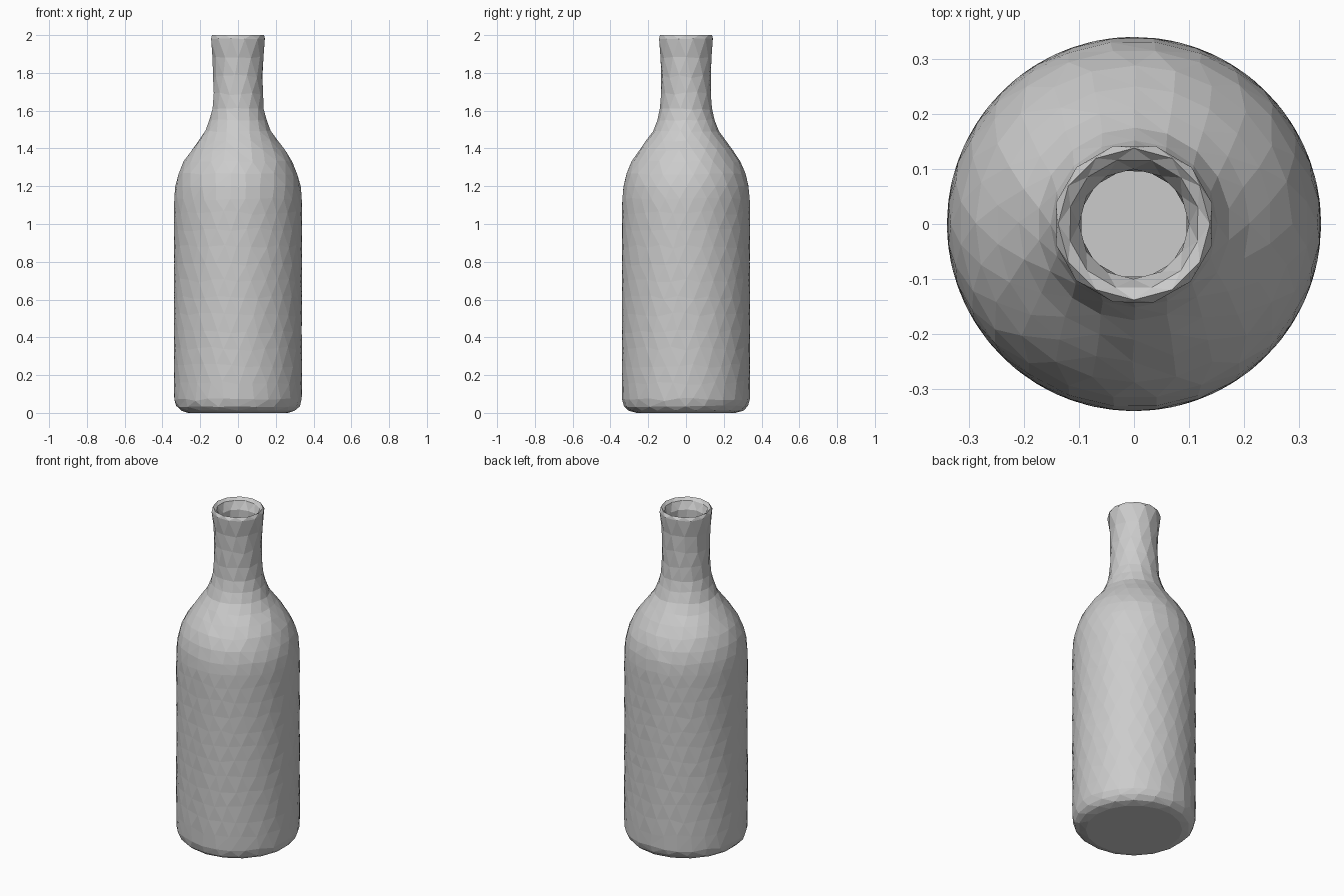
import bpy, bmesh, math, random

if "Cube" in bpy.data.objects:
    bpy.data.objects.remove(bpy.data.objects["Cube"])

random.seed(4)
bm = bmesh.new()


def ring(radius, z, sides, phase, jitter):
    """Ring of vertices, slightly irregular along z and in angle."""
    verts = []
    for i in range(sides):
        a = 2 * math.pi * (i + phase) / sides
        a += random.uniform(-jitter, jitter) * 1.5 / sides * 4
        dz = random.uniform(-jitter, jitter) * 0.1
        v = bm.verts.new((radius * math.cos(a), radius * math.sin(a), z + dz))
        verts.append(v)
    return verts


def bridge(a, b, pa, pb):
    """Zip two rings of different side counts with triangles."""
    na, nb, i, j = len(a), len(b), 0, 0
    while i < na or j < nb:
        if j >= nb or (i < na and (i + 1 + pa) / na <= (j + 1 + pb) / nb):
            bm.faces.new((a[i % na], a[(i + 1) % na], b[j % nb]))
            i += 1
        else:
            bm.faces.new((a[i % na], b[(j + 1) % nb], b[j % nb]))
            j += 1


# Profile from base, up the outside, over the lip and down the inside
# (radius, height, sides, irregularity)
profile = [(0.265, 0.0, 18, 0), (0.305, 0.012, 18, 0), (0.328, 0.035, 20, 0.04),
           (0.339, 0.07, 26, 0.08)]
profile += [(0.34, 0.07 + 0.09 * k, 28, 0.12) for k in range(1, 12)]
profile += [(0.339, 1.13, 28, 0.08), (0.333, 1.2, 26, 0.06), (0.317, 1.265, 24, 0.05),
            (0.288, 1.33, 24, 0.05), (0.25, 1.39, 22, 0.05), (0.21, 1.44, 20, 0.05),
            (0.175, 1.49, 18, 0.05), (0.152, 1.55, 16, 0.05), (0.138, 1.61, 14, 0.05),
            (0.133, 1.69, 13, 0.08), (0.132, 1.78, 13, 0.08), (0.135, 1.88, 12, 0.06),
            (0.147, 1.98, 12, 0.03), (0.138, 2.0, 12, 0), (0.12, 1.985, 12, 0.03),
            (0.1, 1.94, 12, 0.03), (0.099, 1.75, 12, 0.03), (0.101, 1.6, 12, 0.03),
            (0.135, 1.5, 16, 0), (0.21, 1.39, 20, 0), (0.28, 1.27, 22, 0),
            (0.302, 1.15, 24, 0), (0.302, 0.1, 24, 0), (0.26, 0.05, 18, 0)]

rings = []
for k, (r, z, n, jit) in enumerate(profile):
    phase = 0.5 * (k % 2)
    rings.append((ring(r, z, n, phase, jit), phase))
for (a, pa), (b, pb) in zip(rings, rings[1:]):
    bridge(a, b, pa, pb)

# Flat base and inner floor
bm.faces.new(rings[0][0])
bm.faces.new(rings[-1][0])
bmesh.ops.recalc_face_normals(bm, faces=bm.faces[:])

mesh = bpy.data.meshes.new("bottle")
bm.to_mesh(mesh)
bm.free()
bottle = bpy.data.objects.new("bottle", mesh)
bpy.context.collection.objects.link(bottle)
